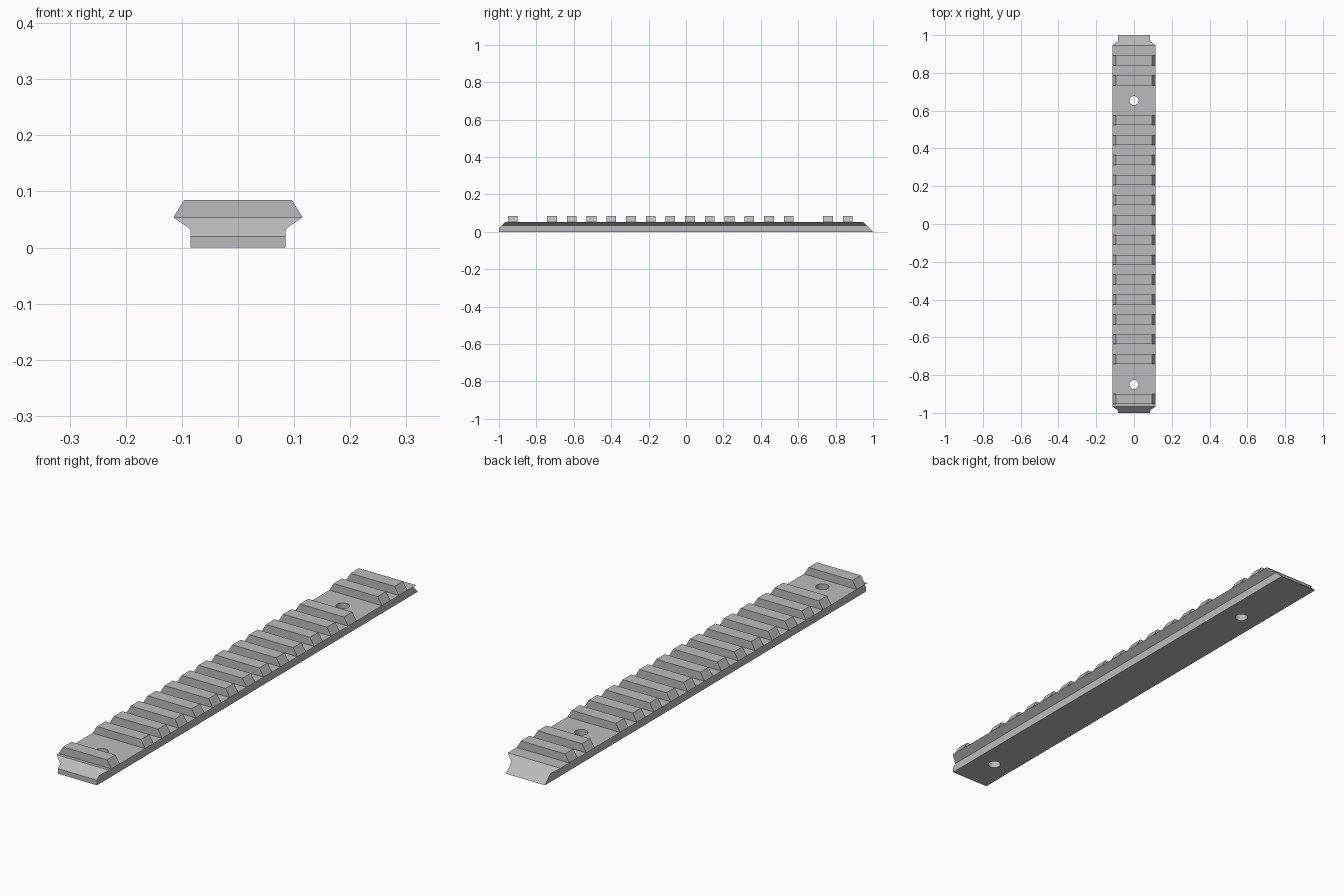
import bpy
import bmesh
from mathutils import Vector

default = bpy.data.objects.get("Cube")
if default:
    bpy.data.objects.remove(default, do_unlink=True)

# Heights and half widths of the rail section
WAIST_Z, FLOOR_Z, TOP_Z = 0.033, 0.054, 0.085
BASE_W, WIDE_W, TOP_W = 0.085, 0.115, 0.096
TOOTH_LENGTH, PITCH, LAST_TOOTH = 0.052, 0.1054, 0.865
HOLES = (0.653, -0.85)

grey = bpy.data.materials.new("metal grey")
grey.use_nodes = True
colour = (0.5, 0.5, 0.5, 1)
grey.diffuse_color = colour
grey.node_tree.nodes["Principled BSDF"].inputs["Base Color"].default_value = colour


def extrude_section(bm, half, y0, y1):
    """Mirror a half section of (x, z) points and sweep it along y."""
    points = half + [(-x, z) for x, z in reversed(half)]
    face = bm.faces.new([bm.verts.new((x, y0, z)) for x, z in points])
    result = bmesh.ops.extrude_face_region(bm, geom=[face])
    moved = [g for g in result["geom"] if isinstance(g, bmesh.types.BMVert)]
    bmesh.ops.translate(bm, verts=moved, vec=(0, y1 - y0, 0))


def trim_end(bm, point, normal):
    """Slice off an end and close the cut."""
    geom = bm.verts[:] + bm.edges[:] + bm.faces[:]
    bmesh.ops.bisect_plane(bm, geom=geom, plane_co=point, plane_no=normal,
                           clear_outer=True)
    bmesh.ops.holes_fill(bm, edges=[e for e in bm.edges if e.is_boundary])


def make_object(name, bm):
    bmesh.ops.recalc_face_normals(bm, faces=bm.faces)
    mesh = bpy.data.meshes.new(name)
    bm.to_mesh(mesh)
    bm.free()
    mesh.materials.append(grey)
    obj = bpy.data.objects.new(name, mesh)
    bpy.context.collection.objects.link(obj)
    return obj


# Rail body with sloped ends
bm = bmesh.new()
extrude_section(bm, [(BASE_W, 0), (BASE_W, WAIST_Z), (WIDE_W, FLOOR_Z)], -1, 1)
trim_end(bm, Vector((0, -1, 0.02)), Vector((0, -1, 1)))
trim_end(bm, Vector((0, 1, 0)), Vector((0, 1, 1)))
body = make_object("rail_body", bm)

# Screw holes bored through the body
for y in HOLES:
    bpy.ops.mesh.primitive_cylinder_add(vertices=32, radius=0.024, depth=0.3,
                                        location=(0, y, 0))
    cutter = bpy.context.object
    cutter.hide_render = True
    cutter.data.materials.append(grey)
    bore = body.modifiers.new("screw_hole", "BOOLEAN")
    bore.operation = "DIFFERENCE"
    bore.solver = "EXACT"
    bore.object = cutter
    bpy.context.view_layer.objects.active = body
    bpy.ops.object.modifier_apply(modifier=bore.name)
    bpy.data.objects.remove(cutter, do_unlink=True)

# Cross teeth, leaving a gap at each screw hole
for slot in range(18):
    if slot in (2, 16):
        continue
    y = LAST_TOOTH - PITCH * slot
    bm = bmesh.new()
    extrude_section(bm, [(WIDE_W, FLOOR_Z), (TOP_W, TOP_Z)],
                    y - TOOTH_LENGTH / 2, y + TOOTH_LENGTH / 2)
    bmesh.ops.recalc_face_normals(bm, faces=bm.faces)
    under = [f for f in bm.faces if f.normal.z < -0.9]
    bmesh.ops.delete(bm, geom=under, context="FACES_ONLY")
    make_object(f"cross_tooth_{slot + 1}", bm)

# Smooth bores, sharp edges elsewhere
bpy.ops.object.select_all(action="DESELECT")
body.select_set(True)
bpy.context.view_layer.objects.active = body
bpy.ops.object.shade_smooth_by_angle()
